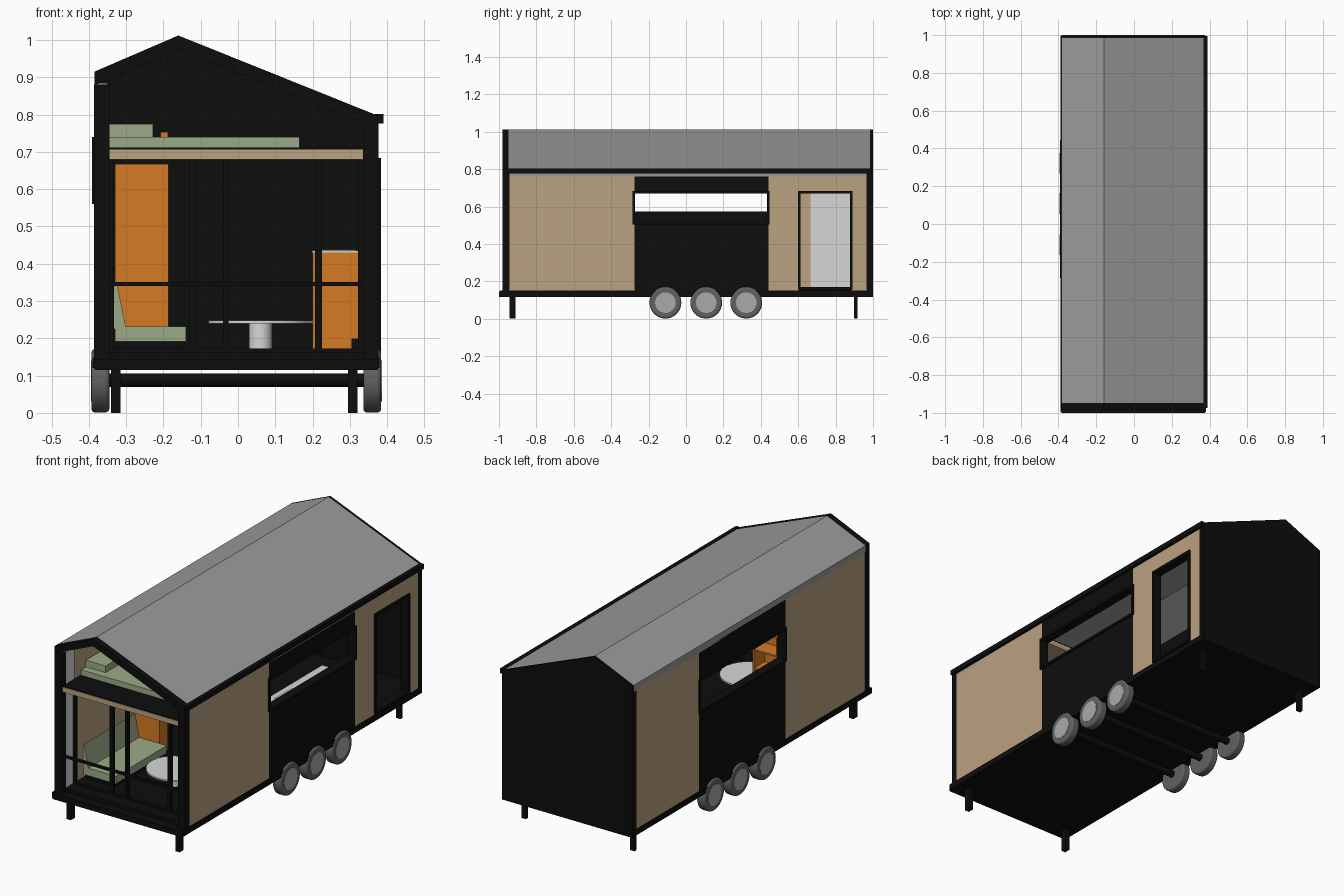
import bpy, bmesh, math


def mat(name, r, g, b):
    m = bpy.data.materials.new(name)
    m.diffuse_color = (r, g, b, 1)
    return m


BLACK = mat("black", 0.004, 0.004, 0.004)
WOOD = mat("wood", 0.50, 0.36, 0.22)
ROOF = mat("roof grey", 0.33, 0.33, 0.33)
WHITE = mat("white", 0.68, 0.68, 0.68)
ORANGE = mat("orange", 0.66, 0.20, 0.018)
GREEN = mat("sage green", 0.33, 0.40, 0.24)
TYRE = mat("tyre grey", 0.12, 0.12, 0.12)
HUB = mat("hub grey", 0.40, 0.40, 0.40)


def finish(name, bm, m):
    bmesh.ops.recalc_face_normals(bm, faces=bm.faces)
    me = bpy.data.meshes.new(name)
    bm.to_mesh(me)
    bm.free()
    me.materials.append(m)
    ob = bpy.data.objects.new(name, me)
    bpy.context.collection.objects.link(ob)
    return ob


def box(name, m, x0, x1, y0, y1, z0, z1):
    bm = bmesh.new()
    bmesh.ops.create_cube(bm, size=1)
    for v in bm.verts:
        v.co = (x0 if v.co.x < 0 else x1, y0 if v.co.y < 0 else y1,
                z0 if v.co.z < 0 else z1)
    return finish(name, bm, m)


def extrude(name, m, pts, y0, y1):
    """Extrude an (x, z) profile along y."""
    bm = bmesh.new()
    f = bm.faces.new([bm.verts.new((x, y0, z)) for x, z in pts])
    r = bmesh.ops.extrude_face_region(bm, geom=[f])
    for v in r["geom"]:
        if isinstance(v, bmesh.types.BMVert):
            v.co.y = y1
    return finish(name, bm, m)


def cyl(name, m, loc, r, depth, axis="Z", bevel=0.0, seg=40):
    rot = (0, math.pi / 2, 0) if axis == "X" else (0, 0, 0)
    bpy.ops.mesh.primitive_cylinder_add(vertices=seg, radius=r, depth=depth,
                                        location=loc, rotation=rot)
    ob = bpy.context.object
    ob.name = name
    ob.data.materials.append(m)
    if bevel:
        b = ob.modifiers.new("round", "BEVEL")
        b.width, b.segments = bevel, 3
    bpy.ops.object.shade_smooth_by_angle(angle=math.radians(40))
    return ob


def frame(name, m, x0, x1, y0, y1, z0, z1, t):
    """Rectangular frame lying in the y-z plane."""
    box(name + "_bottom", m, x0, x1, y0, y1, z0, z0 + t)
    box(name + "_top", m, x0, x1, y0, y1, z1 - t, z1)
    box(name + "_front", m, x0, x1, y0, y0 + t, z0 + t, z1 - t)
    box(name + "_back", m, x0, x1, y1 - t, y1, z0 + t, z1 - t)


# trailer deck, raised floor, side trim
box("deck", BLACK, -0.385, 0.375, -1, 1, 0.115, 0.145)
box("floor", BLACK, -0.345, 0.335, -0.95, 0.985, 0.145, 0.163)
box("right_skirt", BLACK, 0.37, 0.38, -0.995, 0.995, 0.12, 0.15)
box("left_skirt", BLACK, -0.39, -0.38, -0.995, 0.995, 0.12, 0.148)

# stabiliser legs
for y0, y1 in ((-0.945, -0.912), (0.898, 0.916)):
    box("left_leg", BLACK, -0.34, -0.315, y0, y1, 0, 0.12)
    box("right_leg", BLACK, 0.295, 0.32, y0, y1, 0, 0.12)

# wheels and axles
for y in (-0.11, 0.108, 0.322):
    cyl("axle", BLACK, (0, y, 0.088), 0.018, 0.7, "X", seg=16)
    for x, s in ((-0.369, -1), (0.36, 1)):
        cyl("tyre", TYRE, (x, y, 0.086), 0.085, 0.048, "X", bevel=0.01)
        cyl("hub", HUB, (x + s * 0.0225, y, 0.086), 0.055, 0.006, "X")

# roof shell and gables
OUT = [(-0.385, 0.915), (-0.16, 1.012), (0.375, 0.797)]
INN = [(0.375, 0.76), (-0.16, 0.975), (-0.385, 0.878)]
extrude("roof", ROOF, OUT + INN, -0.948, 0.985)
extrude("front_rafters", BLACK, OUT + INN, -0.982, -0.948)
extrude("back_wall", BLACK, [(-0.385, 0.145)] + OUT + [(0.375, 0.145)], 0.985, 1.0)
box("gutter", BLACK, 0.368, 0.39, -0.975, 0.995, 0.776, 0.802)

# corner posts
for y0, y1 in ((-0.98, -0.945), (0.965, 0.985)):
    box("left_post", BLACK, -0.386, -0.345, y0, y1, 0.14, 0.88)
    box("right_post", BLACK, 0.335, 0.377, y0, y1, 0.14, 0.776)

# left wall: wood ends, black middle around a long window
LX = (-0.385, -0.35)
box("left_wood_front", WOOD, *LX, -0.945, -0.28, 0.145, 0.885)
box("left_wood_back", WOOD, *LX, 0.44, 0.965, 0.145, 0.885)
box("left_panel_low", BLACK, *LX, -0.28, 0.44, 0.145, 0.57)
box("left_panel_high", BLACK, *LX, -0.28, 0.44, 0.725, 0.885)
frame("left_window", BLACK, -0.392, -0.345, -0.285, 0.445, 0.56, 0.74, 0.012)
box("left_porch_lining", WHITE, -0.35, -0.345, -0.945, -0.87, 0.163, 0.88)
box("left_back_lining", WHITE, -0.35, -0.345, 0.665, 0.985, 0.163, 0.88)

# right wall: wood ends, black middle with window, open doorway
RX = (0.34, 0.375)
box("right_wood_front", WOOD, *RX, -0.945, -0.275, 0.145, 0.776)
box("right_wood_mid", WOOD, *RX, 0.44, 0.605, 0.145, 0.776)
box("right_wood_back", WOOD, *RX, 0.885, 0.965, 0.145, 0.776)
box("right_wood_over_door", WOOD, *RX, 0.605, 0.885, 0.675, 0.776)
box("right_panel_low", BLACK, *RX, -0.275, 0.44, 0.145, 0.515)
box("right_panel_high", BLACK, *RX, -0.275, 0.44, 0.672, 0.776)
frame("right_window", BLACK, 0.336, 0.384, -0.285, 0.447, 0.505, 0.682, 0.012)
frame("door_frame", BLACK, 0.336, 0.384, 0.598, 0.89, 0.155, 0.684, 0.014)
box("right_porch_lining", WHITE, 0.335, 0.34, -0.945, -0.87, 0.163, 0.76)

# porch rail and recessed front glazing bars
box("porch_rail", BLACK, -0.35, 0.34, -0.982, -0.968, 0.34, 0.351)
for x0, x1 in ((-0.345, -0.332), (-0.13, -0.112), (-0.04, -0.025),
               (0.207, 0.225), (0.322, 0.335)):
    box("glazing_bar", BLACK, x0, x1, -0.885, -0.865, 0.163, 0.68)
box("glazing_sill", BLACK, -0.345, 0.335, -0.885, -0.865, 0.16, 0.172)

# sleeping loft
box("loft_floor", WOOD, -0.345, 0.335, -0.972, -0.285, 0.68, 0.706)
box("loft_carpet", BLACK, -0.345, 0.335, -0.968, -0.285, 0.706, 0.711)
box("mattress", GREEN, -0.344, 0.165, -0.82, -0.40, 0.711, 0.74)
box("pillow", GREEN, -0.344, -0.228, -0.78, -0.45, 0.74, 0.775)
box("book", ORANGE, -0.208, -0.188, -0.64, -0.58, 0.74, 0.753)

# sofa
box("sofa_base", BLACK, -0.33, -0.16, -0.80, -0.41, 0.163, 0.191)
box("sofa_seat", GREEN, -0.33, -0.14, -0.82, -0.395, 0.191, 0.231)
extrude("sofa_back", GREEN, [(-0.332, 0.225), (-0.30, 0.225), (-0.325, 0.35),
                             (-0.332, 0.35)], -0.82, -0.395)

# round table
cyl("table_top", WHITE, (0.06, -0.61, 0.244), 0.14, 0.008, seg=48)
cyl("table_pedestal", WHITE, (0.06, -0.61, 0.202), 0.031, 0.078)

# tall shelf, open toward the back
box("shelf_panel", ORANGE, -0.33, -0.187, -0.39, -0.38, 0.163, 0.668)
for x in (-0.33, -0.195):
    box("shelf_side", ORANGE, x, x + 0.008, -0.38, -0.29, 0.163, 0.668)
for i in range(6):
    z = 0.163 + i * 0.0994
    box("shelf_board", ORANGE, -0.322, -0.195, -0.38, -0.29, z, z + 0.008)

# kitchen counter with sink
box("kitchen_plinth", BLACK, 0.305, 0.335, -0.27, 0.42, 0.163, 0.2)
box("kitchen_cabinet", ORANGE, 0.2, 0.335, -0.27, 0.42, 0.2, 0.43)
box("kitchen_front", ORANGE, 0.2, 0.305, -0.27, 0.42, 0.163, 0.2)
box("countertop", WHITE, 0.198, 0.335, -0.268, 0.42, 0.43, 0.436)
box("sink", HUB, 0.225, 0.315, -0.02, 0.12, 0.436, 0.438)

# shower side panel beside the door
box("shower_panel", WHITE, 0.325, 0.335, 0.455, 0.59, 0.163, 0.677)
